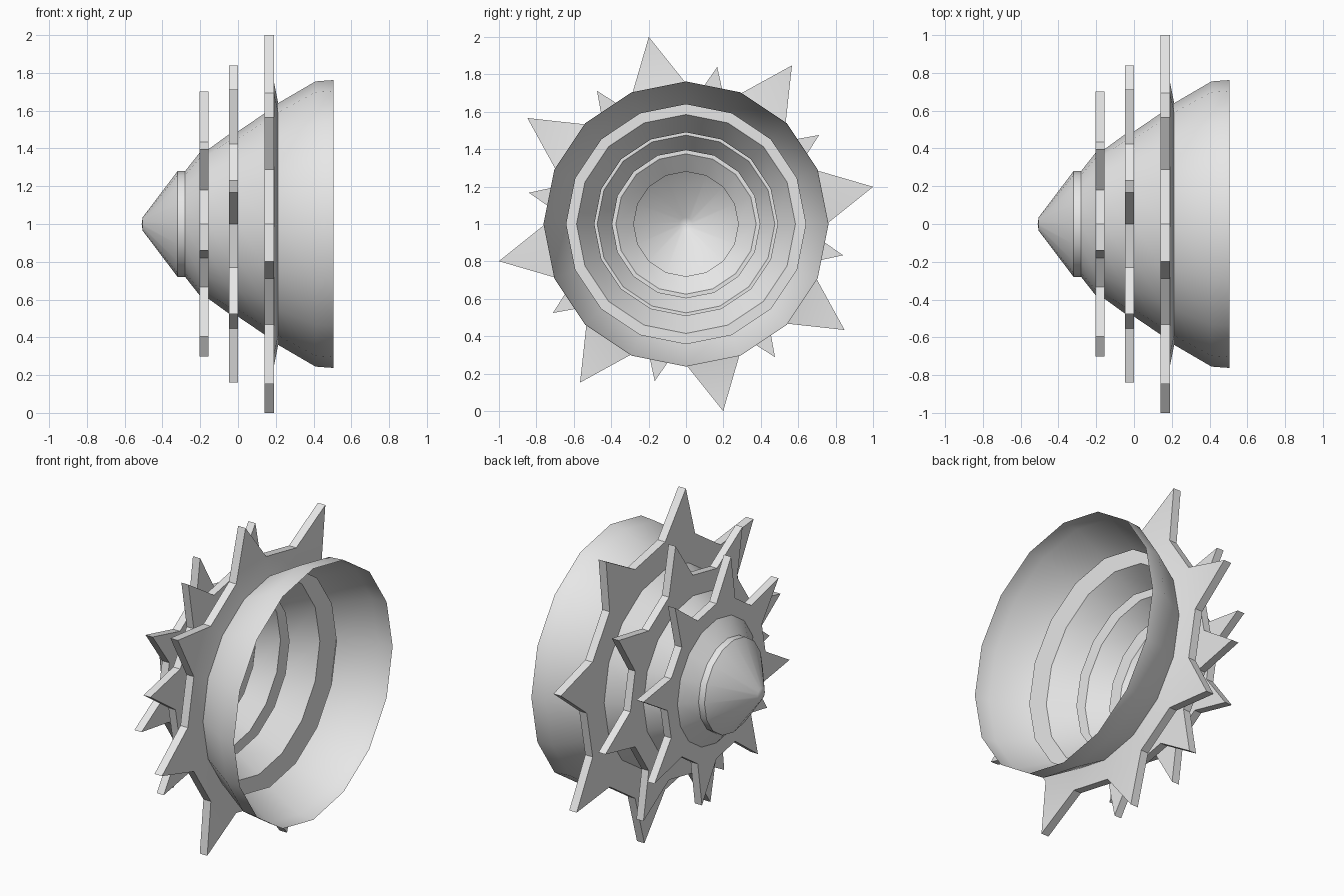
import bpy, bmesh
from math import sin, cos, pi

SIDES = 16
CENTRE_Z = 1.0

if "Cube" in bpy.data.objects:
    bpy.data.objects.remove(bpy.data.objects["Cube"])

grey = bpy.data.materials.new("plain grey")
grey.use_nodes = True
grey.diffuse_color = (0.8, 0.8, 0.8, 1)
grey.node_tree.nodes["Principled BSDF"].inputs["Base Color"].default_value = (0.8, 0.8, 0.8, 1)


def point(bm, x, r, step):
    """Vertex at radius r around the x axis; step counts sides from the top."""
    a = pi / 2 + step * 2 * pi / SIDES
    return bm.verts.new((x, r * cos(a), CENTRE_Z + r * sin(a)))


def ring(bm, x, r):
    return [point(bm, x, r, i) for i in range(SIDES)]


def bridge(bm, a, b):
    for i in range(SIDES):
        j = (i + 1) % SIDES
        bm.faces.new((a[i], a[j], b[j], b[i]))


def finish(bm, name):
    mesh = bpy.data.meshes.new(name)
    bm.to_mesh(mesh)
    bm.free()
    mesh.materials.append(grey)
    obj = bpy.data.objects.new(name, mesh)
    bpy.context.collection.objects.link(obj)
    bpy.ops.object.select_all(action='DESELECT')
    obj.select_set(True)
    bpy.context.view_layer.objects.active = obj
    bpy.ops.object.shade_smooth_by_angle(angle=0.6)
    return obj


def lathe(name, profile, tip_x=None):
    """Open shell turned around the x axis, optionally closed to a tip."""
    bm = bmesh.new()
    rings = [ring(bm, x, r) for x, r in profile]
    for a, b in zip(rings, rings[1:]):
        bridge(bm, a, b)
    if tip_x is not None:
        tip = bm.verts.new((tip_x, 0, CENTRE_Z))
        for i in range(SIDES):
            bm.faces.new((tip, rings[0][(i + 1) % SIDES], rings[0][i]))
    return finish(bm, name)


def spike_ring(name, front, back, valley, tip, first):
    """Hollow star: a flange whose alternate sides are drawn out to points.
    front and back are (plate x, inner edge x, inner radius)."""
    bm = bmesh.new()
    plates = []
    for x, inner_x, inner_r in (front, back):
        inner, outer = ring(bm, inner_x, inner_r), ring(bm, x, valley)
        tips = {i: point(bm, x, tip, i + 0.5) for i in range(first, SIDES, 2)}
        plates.append((outer, tips))
        if x == front[0]:
            bridge(bm, inner, outer)
        else:
            bridge(bm, outer, inner)
    (fo, ft), (bo, bt) = plates
    for i in range(SIDES):
        j = (i + 1) % SIDES
        if i in ft:
            bm.faces.new((fo[i], fo[j], ft[i]))
            bm.faces.new((bo[j], bo[i], bt[i]))
            bm.faces.new((fo[i], ft[i], bt[i], bo[i]))
            bm.faces.new((ft[i], fo[j], bo[j], bt[i]))
        else:
            bm.faces.new((fo[i], fo[j], bo[j], bo[i]))
    bmesh.ops.recalc_face_normals(bm, faces=bm.faces)
    return finish(bm, name)


# Nose cone with its short collar, up to the small spike ring
lathe("nose_cone", [(-0.505, 0.035), (-0.32, 0.28), (-0.28, 0.28), (-0.205, 0.375)], -0.51)

# Cone sections between the spike rings, then the open rear skirt
lathe("front_cone", [(-0.157, 0.395), (-0.047, 0.475)])
lathe("middle_cone", [(0.0, 0.49), (0.14, 0.585)])
lathe("rear_skirt", [(0.213, 0.64), (0.41, 0.755), (0.505, 0.762)])

# Spike rings, with the middle one turned by one side
spike_ring("small_spike_ring", (-0.205, -0.205, 0.375), (-0.157, -0.157, 0.395), 0.47, 0.715, 0)
spike_ring("middle_spike_ring", (-0.047, -0.047, 0.475), (0.0, 0.0, 0.49), 0.6, 0.856, 1)
spike_ring("large_spike_ring", (0.14, 0.14, 0.585), (0.19, 0.213, 0.64), 0.752, 1.02, 0)
